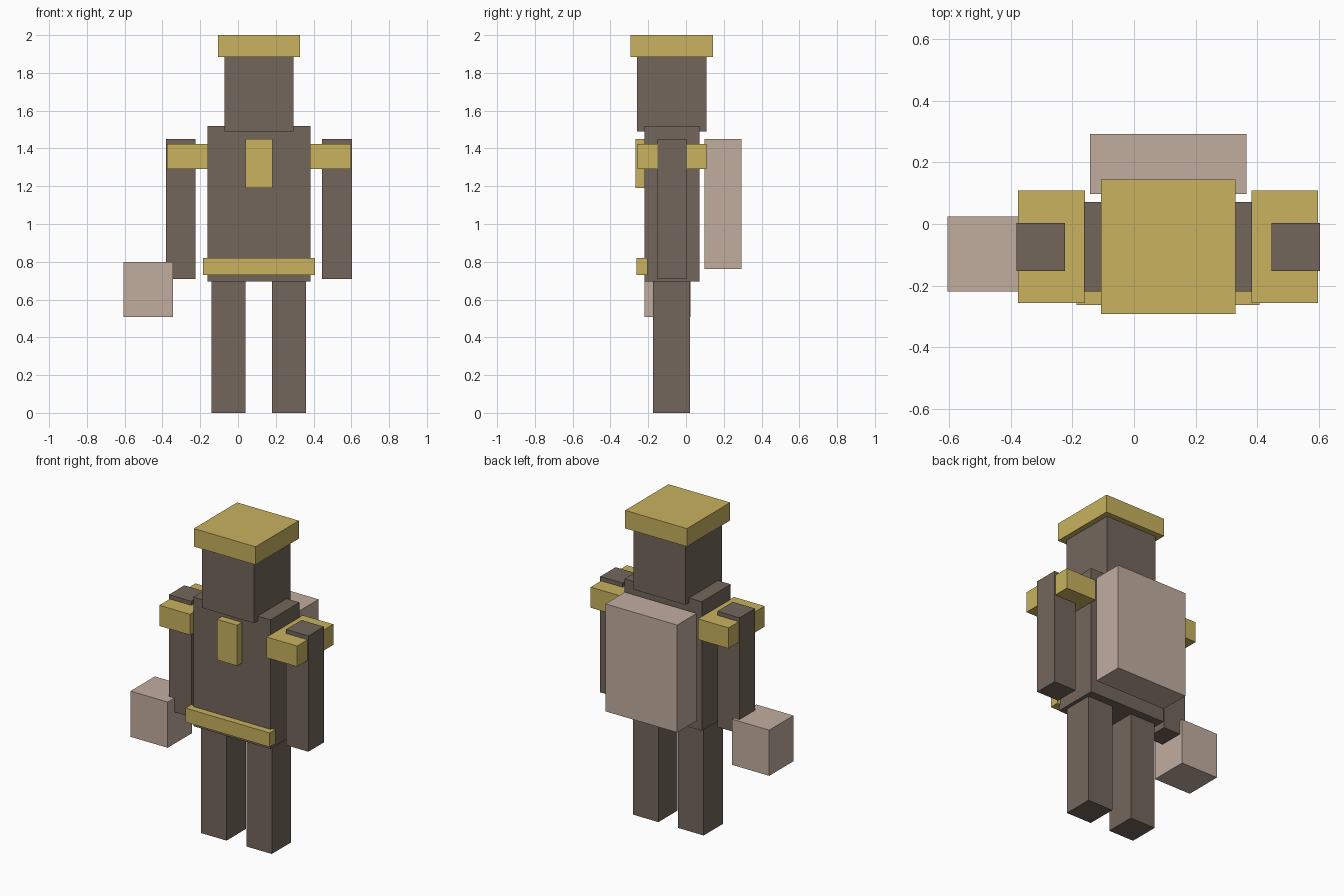
import bpy

default_cube = bpy.data.objects.get("Cube")
if default_cube:
    bpy.data.objects.remove(default_cube, do_unlink=True)

MID = 0.111  # x of the figure's own centre line


def material(name, r, g, b):
    mat = bpy.data.materials.new(name)
    mat.use_nodes = True
    mat.diffuse_color = (r, g, b, 1)
    mat.node_tree.nodes["Principled BSDF"].inputs["Base Color"].default_value = (r, g, b, 1)
    return mat


brown = material("dark_brown", 0.171, 0.134, 0.105)
gold = material("gold", 0.578, 0.445, 0.112)
tan = material("pale_tan", 0.533, 0.418, 0.347)


def box(name, mat, x, y, z):
    """Box spanning the (low, high) range on each axis."""
    spans = (x, y, z)
    bpy.ops.mesh.primitive_cube_add(size=1, location=[(lo + hi) / 2 for lo, hi in spans])
    obj = bpy.context.object
    obj.name = obj.data.name = name
    obj.scale = [hi - lo for lo, hi in spans]
    bpy.ops.object.transform_apply(location=False, rotation=False, scale=True)
    obj.data.materials.append(mat)
    return obj


def centred(name, mat, half_width, y, z):
    """Box symmetric about the figure's centre line."""
    return box(name, mat, (MID - half_width, MID + half_width), y, z)


def pair(name, mat, inner, outer, y, z):
    """Left and right boxes, mirrored about the centre line."""
    box("left_" + name, mat, (MID + inner, MID + outer), y, z)
    box("right_" + name, mat, (MID - outer, MID - inner), y, z)


# Body
centred("torso", brown, 0.273, (-0.22, 0.072), (0.695, 1.52))
centred("head", brown, 0.183, (-0.26, 0.108), (1.49, 1.89))
pair("leg", brown, 0.07, 0.25, (-0.174, 0.02), (0, 0.70))
pair("arm", brown, 0.335, 0.493, (-0.152, 0.004), (0.71, 1.45))

# Gold trim
centred("hat", gold, 0.218, (-0.293, 0.144), (1.885, 2.0))
centred("chest_plate", gold, 0.071, (-0.268, -0.215), (1.19, 1.45))
centred("belt", gold, 0.297, (-0.263, -0.204), (0.73, 0.82))
pair("shoulder_pad", gold, 0.27, 0.487, (-0.257, 0.108), (1.292, 1.424))

# Carried boxes
centred("backpack", tan, 0.254, (0.097, 0.293), (0.763, 1.45))
box("hand_box", tan, (-0.606, -0.343), (-0.22, 0.025), (0.508, 0.80))
